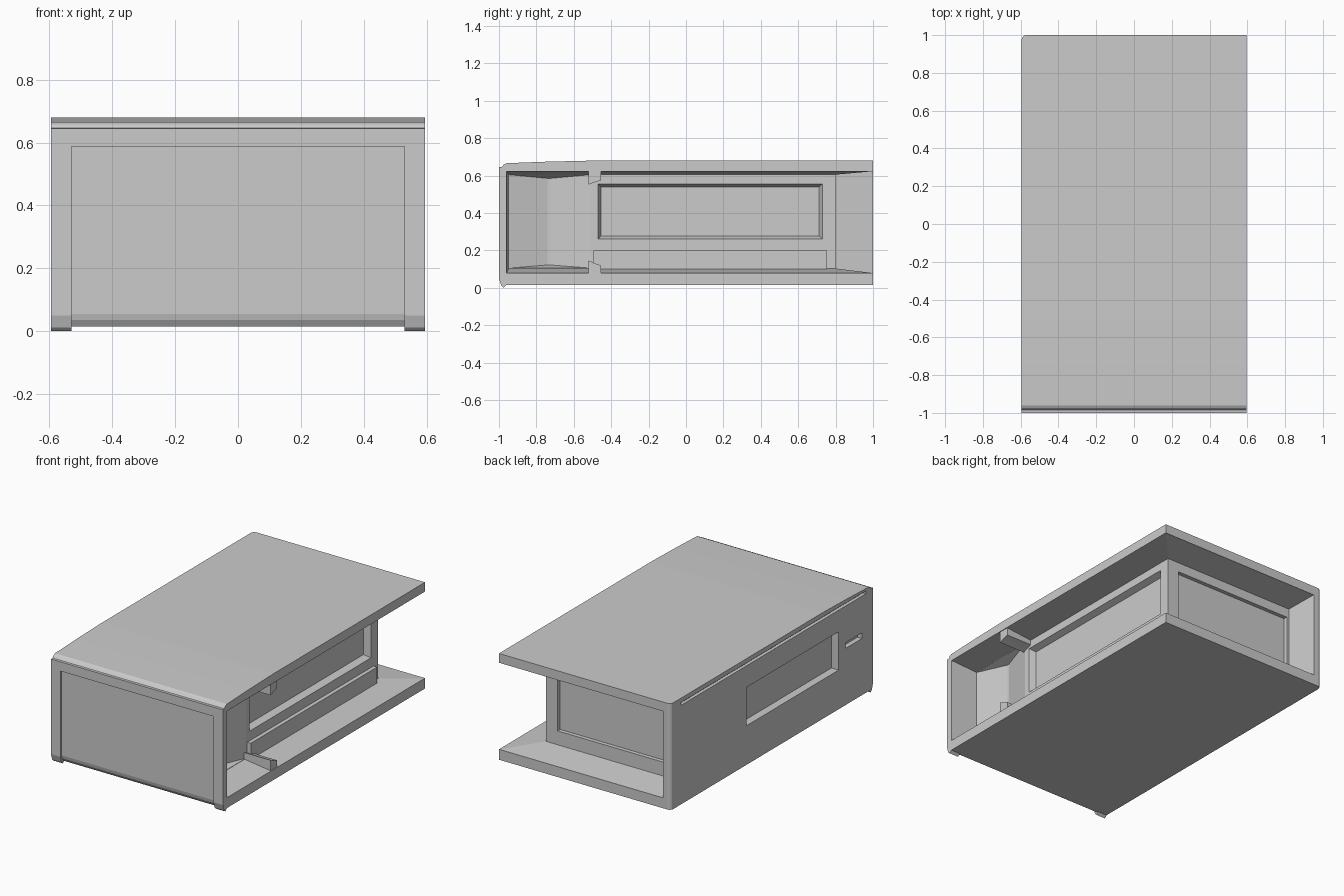
import bpy, bmesh
from mathutils import Vector

if "Cube" in bpy.data.objects:
    bpy.data.objects.remove(bpy.data.objects["Cube"])


def loft(name, a, b):
    """Closed solid between two matching polygons."""
    bm = bmesh.new()
    va = [bm.verts.new(p) for p in a]
    vb = [bm.verts.new(p) for p in b]
    n = len(va)
    bm.faces.new(va)
    bm.faces.new(vb[::-1])
    for i in range(n):
        j = (i + 1) % n
        bm.faces.new((va[j], va[i], vb[i], vb[j]))
    bmesh.ops.recalc_face_normals(bm, faces=bm.faces)
    me = bpy.data.meshes.new(name)
    bm.to_mesh(me)
    bm.free()
    ob = bpy.data.objects.new(name, me)
    bpy.context.collection.objects.link(ob)
    return ob


def rect_x(x, y0, y1, z0, z1):
    return [(x, y0, z0), (x, y1, z0), (x, y1, z1), (x, y0, z1)]


def rect_z(z, x0, x1, y0, y1):
    return [(x0, y0, z), (x1, y0, z), (x1, y1, z), (x0, y1, z)]


def box(name, x0, x1, y0, y1, z0, z1):
    return loft(name, rect_x(x0, y0, y1, z0, z1), rect_x(x1, y0, y1, z0, z1))


def prism_x(name, x0, x1, pts):
    return loft(name, [(x0, y, z) for y, z in pts], [(x1, y, z) for y, z in pts])


def cut(ob, cutter):
    """Subtract a cutter, then delete it."""
    cutter.hide_render = True
    m = ob.modifiers.new("cut", 'BOOLEAN')
    m.operation = 'DIFFERENCE'
    m.solver = 'EXACT'
    m.object = cutter
    bpy.context.view_layer.objects.active = ob
    bpy.ops.object.modifier_apply(modifier=m.name)
    bpy.data.objects.remove(cutter, do_unlink=True)


W = 0.595

# Outer shell: side profile with rolled front lip and feet
shell = prism_x("outer_shell", -W, W, [
    (-1, 0.05), (-0.988, 0.012), (-0.975, 0.0), (-0.96, 0.015), (1, 0.015),
    (1, 0.68), (-0.5, 0.68), (-0.75, 0.674), (-0.96, 0.666),
    (-0.975, 0.658), (-0.985, 0.646), (-1, 0.645)])

# Rounded back left corner
bm = bmesh.new()
bm.from_mesh(shell.data)
edges = [e for e in bm.edges
         if all(v.co.x < -0.59 and v.co.y > 0.99 for v in e.verts)]
bmesh.ops.bevel(bm, geom=edges, offset=0.025, segments=4, profile=0.5, affect='EDGES')
bm.to_mesh(shell.data)
bm.free()

# Hollow interior, open to the right and back
cut(shell, box("hollow_cutter", -0.54, 0.8, -0.96, 1.2, 0.08, 0.622))
# Front recess between the feet
cut(shell, prism_x("front_cutter", -0.53, 0.53, [
    (-1.1, 0.587), (-0.988, 0.587), (-0.988, 0.055), (-0.983, 0.035),
    (-0.97, 0.015), (-0.95, 0.015), (-0.95, -0.1), (-1.1, -0.1)]))
# Left wall: window, small slot and long groove
cut(shell, box("window_cutter", -0.7, -0.5, -0.66, 0.25, 0.26, 0.50))
cut(shell, box("slot_cutter", -0.7, -0.565, -0.89, -0.73, 0.37, 0.405))
cut(shell, box("groove_cutter", -0.7, -0.575, -0.93, 0.90, 0.635, 0.652))

# Inner core behind the corner gallery
core = box("inner_core", -0.545, 0.41, -0.965, 0.8, 0.07, 0.63)
# Wedge alcove near the front
cut(core, loft("alcove_cutter", rect_x(0.411, -0.95, -0.505, 0.105, 0.605),
               rect_x(0.35, -0.74, -0.725, 0.122, 0.585)))
# Side and back windows with sloping reveals
cut(core, loft("side_window_cutter", rect_x(0.411, -0.47, 0.73, 0.26, 0.555),
               rect_x(0.37, -0.455, 0.712, 0.277, 0.54)))
cut(core, box("back_window_cutter", -0.5, 0.33, 0.775, 0.9, 0.19, 0.545))

# Low ledge along the core's side
box("side_ledge", 0.40, 0.435, -0.495, 0.755, 0.09, 0.20)

# Sloping floor and soffit around the core
for name, z0, z1 in (("floor_slope", 0.079, 0.103), ("soffit_slope", 0.623, 0.605)):
    loft(name, rect_z(z0, -0.545, W - 0.001, -0.965, 0.999),
         rect_z(z1, -0.545, 0.41, -0.965, 0.8))

# Sloping inside faces of the front and left walls
loft("front_wall_slope", rect_x(W - 0.001, -0.965, -0.959, 0.075, 0.625),
     rect_x(0.40, -0.965, -0.948, 0.075, 0.625))
loft("left_wall_slope",
     [(-0.545, 0.999, 0.075), (-0.54, 0.999, 0.075), (-0.515, 0.79, 0.075), (-0.545, 0.79, 0.075)],
     [(-0.545, 0.999, 0.625), (-0.54, 0.999, 0.625), (-0.515, 0.79, 0.625), (-0.545, 0.79, 0.625)])

# Stepped rails across floor and ceiling at the alcove divider
prism_x("floor_rail", 0.40, W - 0.005, [
    (-0.52, 0.075), (-0.455, 0.075), (-0.455, 0.12), (-0.485, 0.13), (-0.52, 0.145)])
prism_x("ceiling_rail", 0.40, W - 0.005, [
    (-0.52, 0.625), (-0.455, 0.625), (-0.455, 0.575), (-0.485, 0.565), (-0.52, 0.552)])
